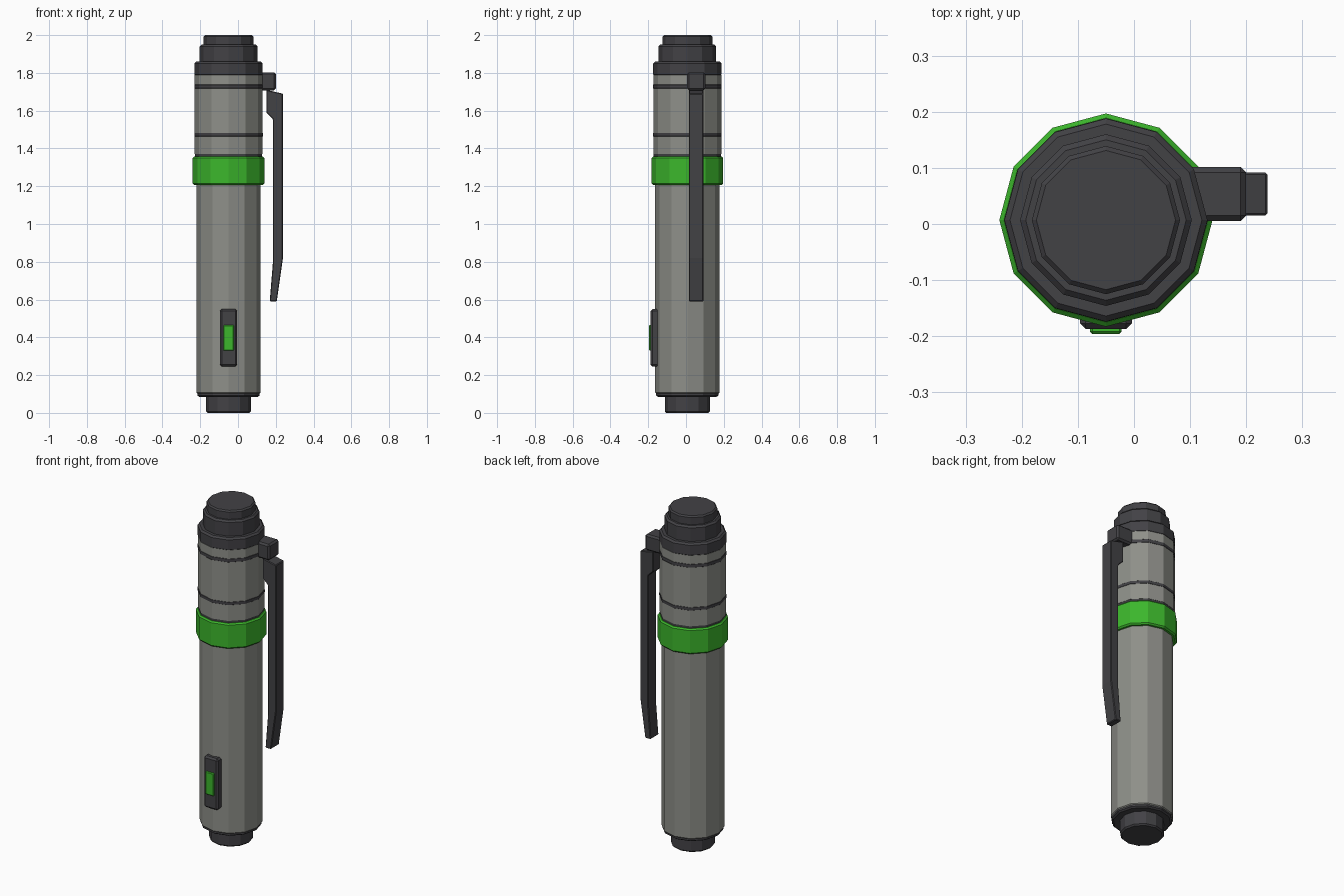
import bpy, bmesh, math

cube = bpy.data.objects.get("Cube")
if cube:
    bpy.data.objects.remove(cube, do_unlink=True)

AXIS = (-0.05, 0.007)   # centre line of the barrel
SIDES = 12


def material(name, rgb):
    mat = bpy.data.materials.new(name)
    mat.use_nodes = True
    mat.diffuse_color = (*rgb, 1)
    mat.node_tree.nodes["Principled BSDF"].inputs["Base Color"].default_value = (*rgb, 1)
    return mat


dark = material("dark plastic", (0.055, 0.054, 0.060))
grey = material("grey metal", (0.27, 0.275, 0.25))
green = material("bright green", (0.045, 0.47, 0.025))


def finish(name, bm, mat, bevel=0):
    bmesh.ops.recalc_face_normals(bm, faces=bm.faces)
    mesh = bpy.data.meshes.new(name)
    bm.to_mesh(mesh)
    bm.free()
    mesh.materials.append(mat)
    obj = bpy.data.objects.new(name, mesh)
    bpy.context.collection.objects.link(obj)
    if bevel:
        mod = obj.modifiers.new("Bevel", "BEVEL")
        mod.width = bevel
        mod.segments = 1
    return obj


def lathe(name, profile, mat):
    """Twelve-sided turned part from (radius, height) points, capped at both ends."""
    bm = bmesh.new()
    rings = []
    for r, z in profile:
        angles = [math.tau * i / SIDES for i in range(SIDES)]
        rings.append([bm.verts.new((AXIS[0] + r * math.cos(a), AXIS[1] + r * math.sin(a), z))
                      for a in angles])
    for low, high in zip(rings, rings[1:]):
        for i in range(SIDES):
            j = (i + 1) % SIDES
            bm.faces.new((low[i], low[j], high[j], high[i]))
    bm.faces.new(rings[0])
    bm.faces.new(rings[-1])
    return finish(name, bm, mat)


def drum(name, r, z0, z1, mat, c=0.008):
    return lathe(name, [(r - c, z0), (r, z0 + c), (r, z1 - c), (r - c, z1)], mat)


def box(name, low, high, mat, bevel):
    bm = bmesh.new()
    bmesh.ops.create_cube(bm, size=1)
    for v in bm.verts:
        v.co = [(a + b) / 2 + k * (b - a) for a, b, k in zip(low, high, v.co)]
    return finish(name, bm, mat, bevel)


# Barrel
drum("tail_button", 0.119, 0, 0.12, dark)
lathe("tail_rim", [(0.155, 0.085), (0.165, 0.092), (0.165, 0.108)], dark)
lathe("lower_barrel", [(0.163, 0.1), (0.17, 0.107), (0.17, 1.25)], grey)
drum("green_collar", 0.19, 1.207, 1.357, green)
lathe("upper_barrel", [(0.18, 1.37), (0.18, 1.79)], grey)

# Thin dark bands
for name, r, z0, z1 in (("collar_band", 0.178, 1.35, 1.382),
                        ("middle_band", 0.1815, 1.464, 1.482),
                        ("upper_band", 0.1815, 1.718, 1.738)):
    drum(name, r, z0, z1, dark, 0.001)

# Stepped head
drum("head_base", 0.181, 1.782, 1.86, dark, 0.01)
drum("head_middle", 0.153, 1.85, 1.95, dark, 0.01)
drum("head_top", 0.132, 1.94, 2.0, dark)

# Pocket clip
box("clip_mount", (0.09, 0.005, 1.708), (0.2, 0.102, 1.803), dark, 0.01)
bm = bmesh.new()
outline = [(0.15, 1.71), (0.238, 1.69), (0.238, 0.82), (0.205, 0.59),
           (0.168, 0.59), (0.185, 0.8), (0.185, 1.555), (0.15, 1.59)]
face = bm.faces.new([bm.verts.new((x, 0.015, z)) for x, z in outline])
extruded = bmesh.ops.extrude_face_region(bm, geom=[face])["geom"]
bmesh.ops.translate(bm, vec=(0, 0.077, 0),
                    verts=[g for g in extruded if isinstance(g, bmesh.types.BMVert)])
finish("clip_arm", bm, dark, 0.004)

# Side switch
box("switch_plate", (-0.096, -0.187, 0.245), (-0.004, -0.14, 0.55), dark, 0.01)
box("switch_button", (-0.078, -0.196, 0.33), (-0.022, -0.17, 0.465), green, 0.004)
